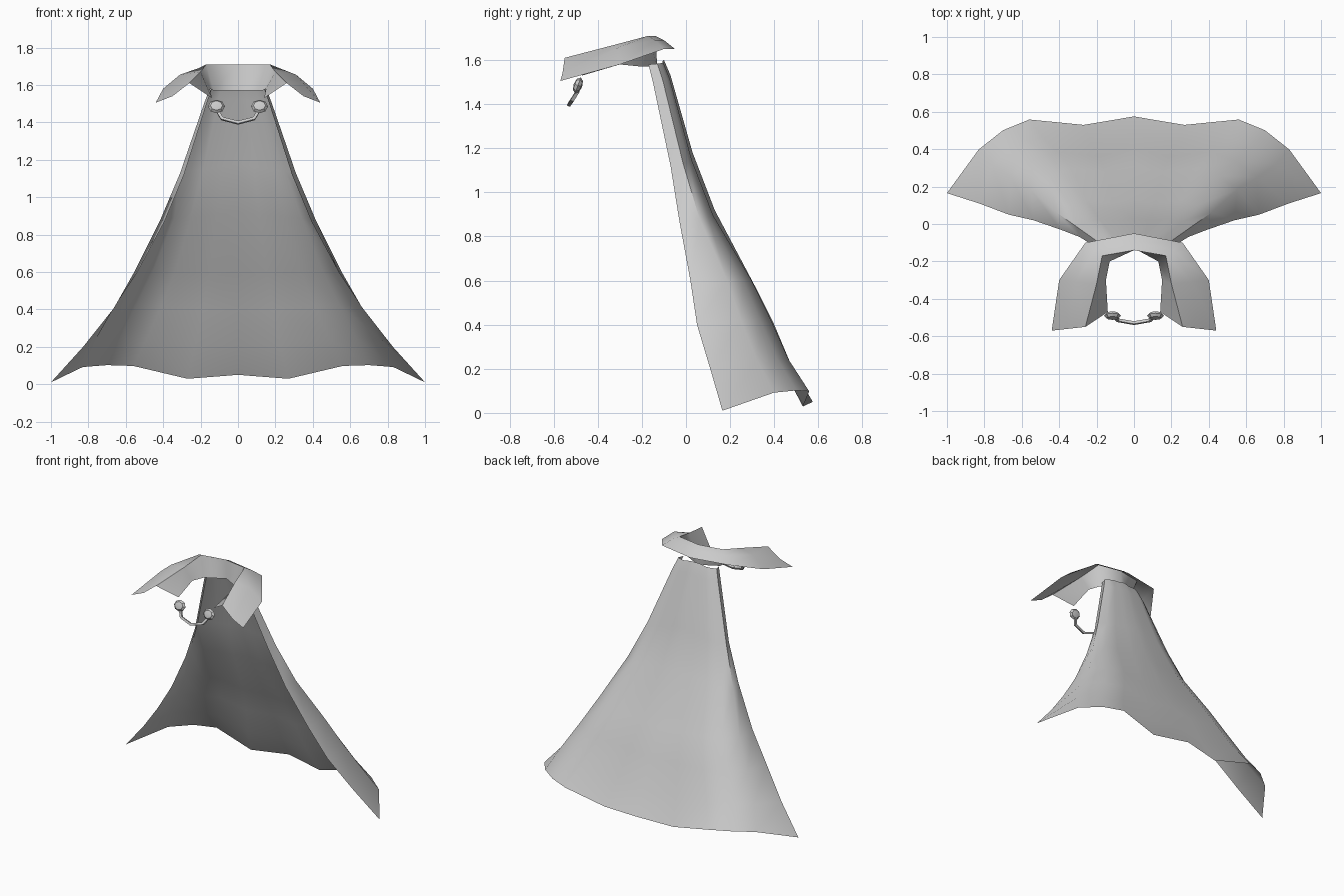
import bpy
import math

cube = bpy.data.objects.get("Cube")
if cube:
    bpy.data.objects.remove(cube, do_unlink=True)

cloth = bpy.data.materials.new("grey_cloth")
cloth.use_nodes = True
grey = (0.6, 0.6, 0.6, 1)
cloth.diffuse_color = grey
cloth.node_tree.nodes["Principled BSDF"].inputs["Base Color"].default_value = grey


def finish(obj, angle):
    obj.data.materials.append(cloth)
    bpy.ops.object.select_all(action='DESELECT')
    obj.select_set(True)
    bpy.context.view_layer.objects.active = obj
    bpy.ops.object.shade_smooth_by_angle(angle=math.radians(angle))


def sheet(name, half_rows):
    """Mirror each row of points about x = 0 and skin the rows."""
    rows = [[(-x, y, z) for x, y, z in r[:0:-1]] + r for r in half_rows]
    n = len(rows[0])
    faces = [(i * n + j, i * n + j + 1, (i + 1) * n + j + 1, (i + 1) * n + j)
             for i in range(len(rows) - 1) for j in range(n - 1)]
    mesh = bpy.data.meshes.new(name)
    mesh.from_pydata([p for r in rows for p in r], [], faces)
    obj = bpy.data.objects.new(name, mesh)
    bpy.context.collection.objects.link(obj)
    finish(obj, 60)
    return obj


# Cape: spine (y, z) and front edge (x, y, z) from neck to hem
spine = [(-.10, 1.60), (-.07, 1.53), (.03, 1.18), (.13, .92),
         (.31, .58), (.40, .40), (.48, .21), (.575, .05)]
edge = [(.15, -.17, 1.58), (.18, -.15, 1.50), (.31, -.07, 1.12), (.42, -.03, .87),
        (.57, .02, .60), (.70, .05, .40), (.85, .11, .20), (1.0, .165, .01)]
across = [0, .27, .56, .70, .83, 1]      # sideways share of each fold
forward = [0, .11, .04, .18, .43, 1]     # forward share of each fold
lift = [0, -.01, .07, .08, .075, 0]      # scalloped hem
cape_rows = []
for i, ((cy, cz), (ex, ey, ez)) in enumerate(zip(spine, edge)):
    t = i / (len(spine) - 1)
    tuck = 1 - t ** 3
    row = []
    for k, (a, f, h) in enumerate(zip(across, forward, lift)):
        side = a + tuck * (0, 0, .04, .12, .17, -.07)[k]
        row.append((ex * side, cy + (ey - cy) * f,
                    cz + (ez - cz) * a + h * t ** 4))
    cape_rows.append(row)
sheet("cape", cape_rows)

# Collar: neck band, ridge, fall and outer rim, from nape to front
collar_rows = [
    [(0, -.13, 1.57), (.13, -.20, 1.57), (.15, -.30, 1.58), (.14, -.47, 1.53)],
    [(0, -.14, 1.71), (.17, -.17, 1.71), (.20, -.32, 1.67), (.26, -.55, 1.61)],
    [(0, -.10, 1.69), (.21, -.14, 1.69), (.31, -.31, 1.655), (.35, -.56, 1.54)],
    [(0, -.05, 1.65), (.26, -.10, 1.65), (.40, -.30, 1.58), (.44, -.57, 1.505)],
]
sheet("collar", collar_rows)

# Round clasps on each side of the throat
for s, side in ((1, "left"), (-1, "right")):
    bpy.ops.mesh.primitive_uv_sphere_add(segments=8, ring_count=4, radius=.045,
                                         location=(s * .115, -.49, 1.485),
                                         rotation=(math.radians(70), 0, 0))
    clasp = bpy.context.object
    clasp.name = side + "_clasp"
    clasp.scale = (1, .85, .45)
    finish(clasp, 40)

# Cord hanging between the clasps
cord_path = [(-.11, -.49, 1.46), (-.085, -.515, 1.42), (0, -.53, 1.398),
             (.085, -.515, 1.42), (.11, -.49, 1.46)]
curve = bpy.data.curves.new("cord", 'CURVE')
curve.dimensions = '3D'
curve.bevel_depth = .011
curve.bevel_resolution = 0
line = curve.splines.new('POLY')
line.points.add(len(cord_path) - 1)
for p, co in zip(line.points, cord_path):
    p.co = (*co, 1)
cord = bpy.data.objects.new("clasp_cord", curve)
bpy.context.collection.objects.link(cord)
bpy.ops.object.select_all(action='DESELECT')
cord.select_set(True)
bpy.context.view_layer.objects.active = cord
bpy.ops.object.convert(target='MESH')
finish(bpy.context.object, 40)
